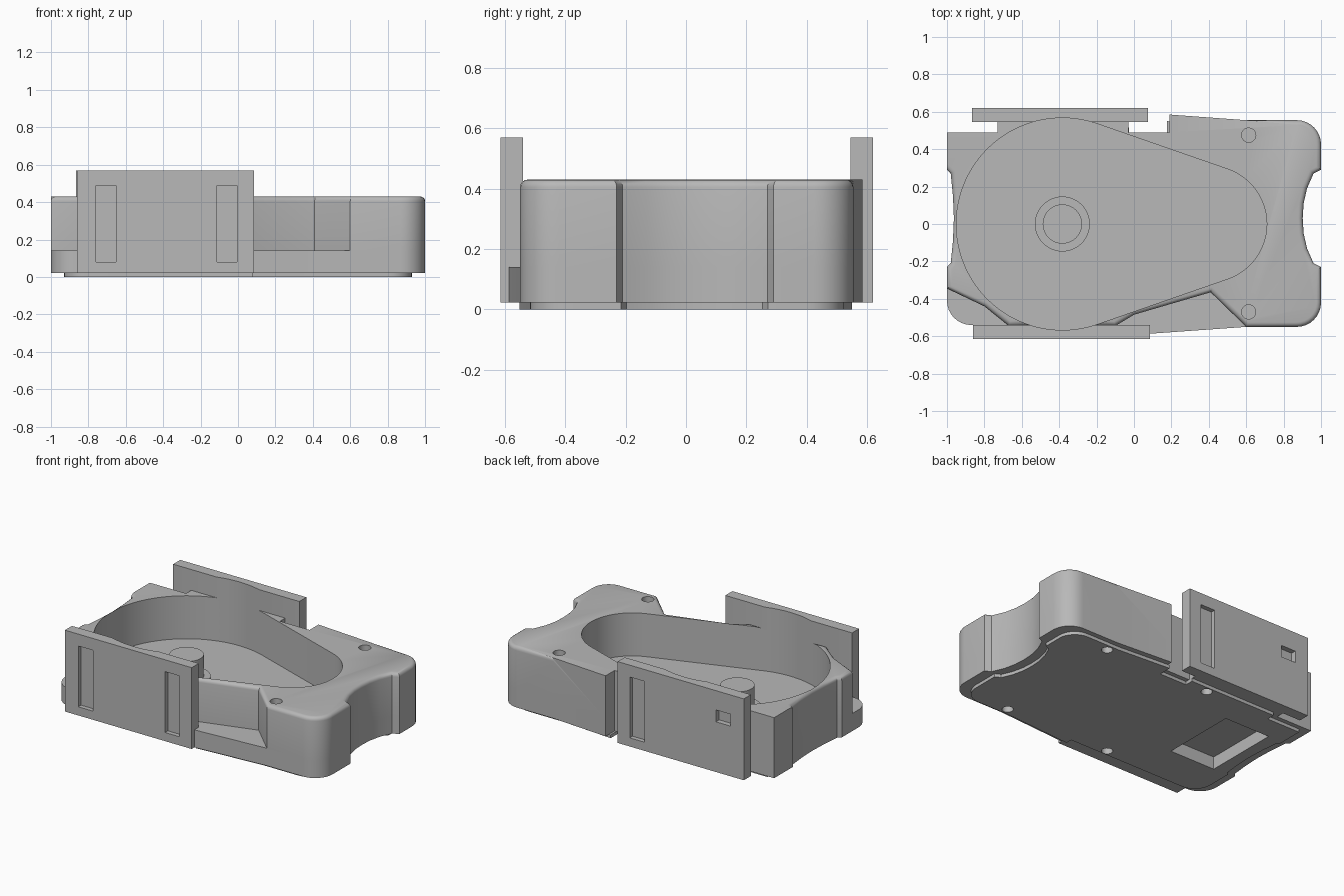
import bpy, bmesh
from math import cos, sin, radians, pi, acos

cube = bpy.data.objects.get("Cube")
if cube:
    bpy.data.objects.remove(cube, do_unlink=True)

grey = bpy.data.materials.new("plain grey")
grey.use_nodes = True
grey.diffuse_color = (0.48, 0.48, 0.48, 1)
grey.node_tree.nodes["Principled BSDF"].inputs["Base Color"].default_value = (0.48, 0.48, 0.48, 1)


def arc(cx, cy, r, start, end, steps=8):
    angles = [radians(start + (end - start) * i / steps) for i in range(steps + 1)]
    return [(cx + r * cos(a), cy + r * sin(a)) for a in angles]


def prism(name, outline, z0, z1, round_top=None, width=0.025):
    """Extrude an outline; round_top picks the top edges to be rounded."""
    bm = bmesh.new()
    face = bm.faces.new([bm.verts.new((x, y, z0)) for x, y in outline])
    top = bmesh.ops.extrude_face_region(bm, geom=[face])["geom"]
    for v in top:
        if isinstance(v, bmesh.types.BMVert):
            v.co.z = z1
    bmesh.ops.recalc_face_normals(bm, faces=bm.faces)
    if round_top:
        rim = [e for e in bm.edges if all(v.co.z > z1 - 0.001 for v in e.verts)
               and round_top(sum((v.co for v in e.verts), e.verts[0].co * 0) / 2)]
        bmesh.ops.bevel(bm, geom=rim, offset=width, segments=4, profile=0.5,
                        affect='EDGES', clamp_overlap=True)
    mesh = bpy.data.meshes.new(name)
    bm.to_mesh(mesh)
    bm.free()
    mesh.materials.append(grey)
    obj = bpy.data.objects.new(name, mesh)
    bpy.context.scene.collection.objects.link(obj)
    return obj


def box(name, x0, x1, y0, y1, z0, z1):
    return prism(name, [(x0, y0), (x1, y0), (x1, y1), (x0, y1)], z0, z1)


def disc(name, x, y, r, z0, z1, sides=32):
    return prism(name, arc(x, y, r, 0, 360, sides)[:-1], z0, z1)


def cut(obj, cutters):
    """Subtract each cutter and bake the result."""
    for cutter in cutters:
        cutter.hide_render = True
        mod = obj.modifiers.new("cut", 'BOOLEAN')
        mod.operation = 'DIFFERENCE'
        mod.solver = 'EXACT'
        mod.object = cutter
    graph = bpy.context.evaluated_depsgraph_get()
    baked = bpy.data.meshes.new_from_object(obj.evaluated_get(graph))
    obj.modifiers.clear()
    obj.data = baked
    for cutter in cutters:
        bpy.data.objects.remove(cutter, do_unlink=True)


# Outline pieces shared by the tray base and its walls
right_end = (arc(0.87, -0.42, 0.13, -90, 0)
             + [(1, -0.23), (0.96, -0.21), (0.925, -0.13), (0.907, -0.05), (0.902, 0.03),
                (0.907, 0.11), (0.925, 0.19), (0.96, 0.27), (1, 0.29)]
             + arc(0.87, 0.425, 0.13, 0, 90))
back_edge = [(0.6, 0.555), (0.19, 0.585), (0.19, 0.49), (-0.03, 0.49), (-0.03, 0.55),
             (-0.73, 0.55), (-0.73, 0.49), (-1, 0.49)]
left_notch = [(-1, 0.29), (-0.98, 0.27), (-0.968, 0.15), (-0.963, 0.03),
              (-0.968, -0.09), (-0.98, -0.21), (-1, -0.23)]
base_front = arc(-0.87, -0.41, 0.13, 180, 270) + [(0.08, -0.54), (0.08, -0.587), (0.6, -0.55)]
wall_front = [(-1, -0.345), (-0.8, -0.44), (-0.67, -0.545), (-0.1, -0.545),
              (0, -0.485), (0.41, -0.365), (0.6, -0.55)]
base_outline = right_end + back_edge + left_notch + base_front
wall_outline = right_end + back_edge + left_notch + wall_front

# Tapered pocket: a large and a small circle joined by tangents
big_x, big_r, small_x, small_r = -0.383, 0.567, 0.4, 0.31
tangent = acos((big_r - small_r) / (small_x - big_x)) * 180 / pi
pocket_outline = (arc(big_x, 0, big_r, tangent, 360 - tangent, 72)
                  + arc(small_x, 0, small_r, -tangent, tangent, 36))


def pocket():
    return prism("pocket_cutter", pocket_outline, 0.14, 0.9)


FLOOR, TOP, BOTTOM = 0.14, 0.43, 0.022
screw_spots = [(x, y) for x in (-0.18, 0.613) for y in (-0.47, 0.475)]


def underside_cutters():
    holes = [disc("hole_cutter", x, y, 0.035, -0.1, 0.1, 24) for x, y in screw_spots]
    return holes + [box("recess_cutter", -0.82, -0.48, -0.22, 0.30, -0.1, 0.085)]


# Tray base and thin bottom panel
base = prism("tray_base", base_outline, BOTTOM, FLOOR)
cut(base, underside_cutters())
panel = prism("bottom_panel", [(x * 0.93, y * 0.94) for x, y in base_outline], 0, BOTTOM)
cut(panel, underside_cutters())

# Tray walls with a rounded rim, the pocket and two screw holes
walls = prism("tray_walls", wall_outline, FLOOR, TOP,
              round_top=lambda p: not (p.y > 0.3 and p.x < 0.6))
cut(walls, [pocket()] + [disc("hole_cutter", x, y, 0.038, 0.3, 0.6)
                         for x, y in screw_spots if x > 0])

# Hub in the pocket
hub_collar = disc("hub_collar", -0.383, 0, 0.147, FLOOR - 0.01, 0.155, 48)
hub_post = disc("hub_post", -0.383, 0, 0.105, FLOOR - 0.01, 0.30, 48)

# Side plates with slots, hollowed inside by the pocket
front_plate = box("front_plate", -0.86, 0.085, -0.615, -0.54, BOTTOM, 0.57)
cut(front_plate, [pocket()] + [box("slot_cutter", x, x + 0.108, -0.7, -0.585, 0.08, 0.49)
                               for x in (-0.76, -0.113)])
back_plate = box("back_plate", -0.865, 0.075, 0.545, 0.62, BOTTOM, 0.57)
cut(back_plate, [pocket(),
                 box("slot_cutter", -0.123, -0.015, 0.59, 0.7, 0.08, 0.49),
                 box("small_slot_cutter", -0.765, -0.657, 0.585, 0.7, 0.36, 0.44)])

# Smooth curved sides, keep edges sharp
for obj in (base, panel, walls, hub_collar, hub_post, front_plate, back_plate):
    obj.data.polygons.foreach_set("use_smooth", [True] * len(obj.data.polygons))
    obj.data.set_sharp_from_angle(angle=radians(30))
